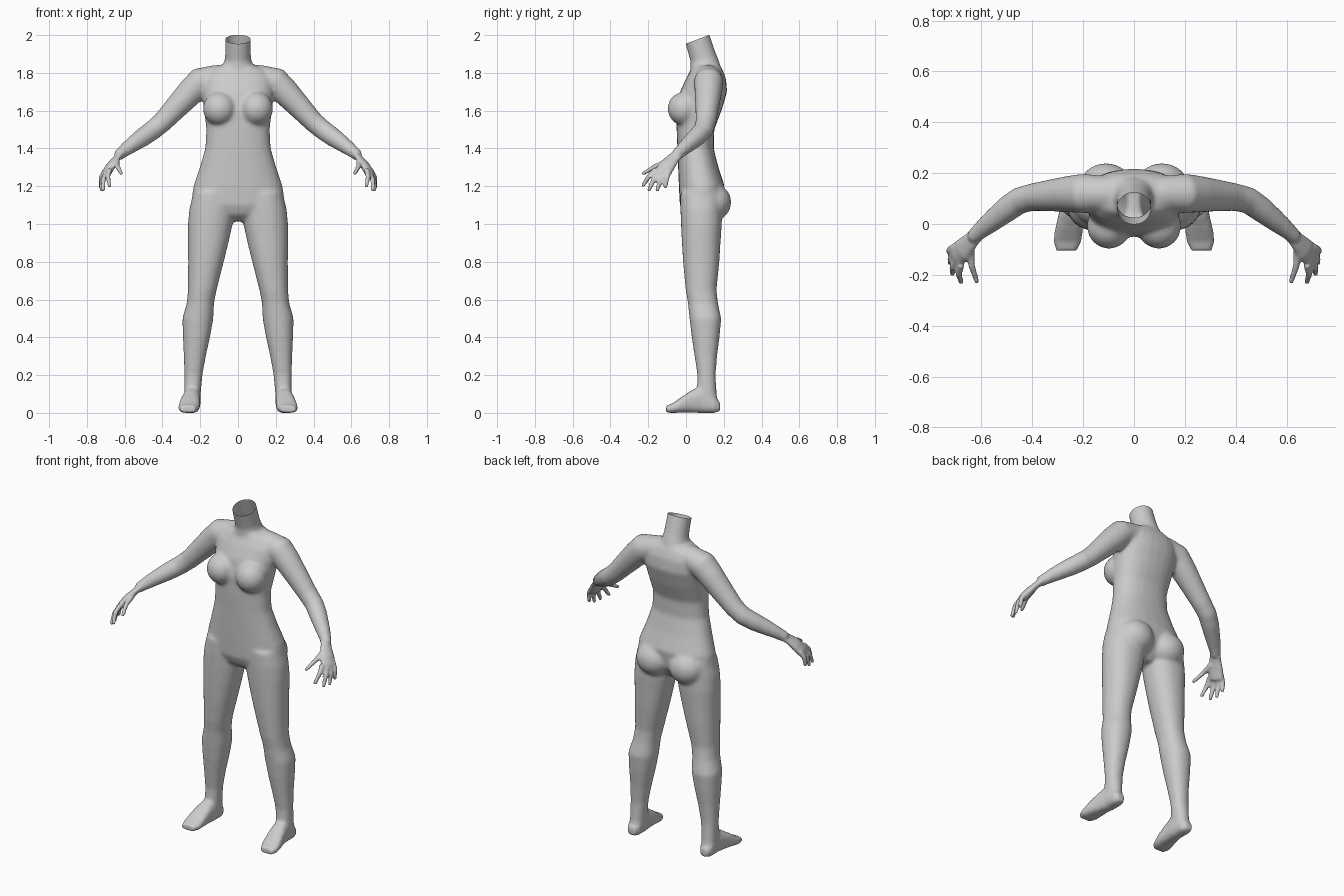
import bpy, bmesh, math
from mathutils import Vector, Matrix

if "Cube" in bpy.data.objects:
    bpy.data.objects.remove(bpy.data.objects["Cube"])

bm = bmesh.new()
N = 24


def loft(sections, power=2.0):
    """Closed skin over (centre, half axis u, half axis v) sections."""
    rings = []
    for c, u, v in sections:
        ring = []
        for i in range(N):
            a = 2 * math.pi * i / N
            ca, sa = math.cos(a), math.sin(a)
            x = math.copysign(abs(ca) ** (2 / power), ca)
            y = math.copysign(abs(sa) ** (2 / power), sa)
            ring.append(bm.verts.new(Vector(c) + Vector(u) * x + Vector(v) * y))
        rings.append(ring)
    for a, b in zip(rings, rings[1:]):
        for i in range(N):
            j = (i + 1) % N
            bm.faces.new((a[i], a[j], b[j], b[i]))
    bm.faces.new(rings[0][::-1])
    bm.faces.new(rings[-1])


def upright(rows, s=1, power=2.0):
    """Loft from rows of (z, x min, x max, y min, y max)."""
    loft([((s * (x0 + x1) / 2, (y0 + y1) / 2, z), ((x1 - x0) / 2, 0, 0), (0, (y1 - y0) / 2, 0))
          for z, x0, x1, y0, y1 in rows], power)


def ball(c, r):
    bmesh.ops.create_uvsphere(bm, u_segments=24, v_segments=16, radius=1,
                              matrix=Matrix.Translation(c) @ Matrix.Diagonal((*r, 1)))


def tube(points, s, side=None, flat=1.0):
    """Tube through (x, y, z, radius); side gives the wide axis, flat the thickness ratio."""
    ps = [Vector((s * x, y, z)) for x, y, z, r in points]
    out = []
    for i, p in enumerate(ps):
        d = (ps[min(i + 1, len(ps) - 1)] - ps[max(i - 1, 0)]).normalized()
        u = Vector((s * side[0], side[1], side[2])) if side else Vector((0, 1, 0))
        u = (u - d * u.dot(d)).normalized()
        r = points[i][3]
        out.append((p, u * r, d.cross(u) * r * flat))
    loft(out)
    if not side:
        ball(ps[-1], [points[-1][3]] * 3)


# torso
upright([(z, -w, w, y0, y1) for z, w, y0, y1 in [
    (1.015, .04, .03, .13), (1.05, .15, -.012, .16), (1.10, .25, -.033, .19),
    (1.20, .237, -.038, .205), (1.30, .203, -.042, .172), (1.40, .174, -.046, .147),
    (1.50, .168, -.05, .15), (1.60, .18, -.05, .188), (1.70, .192, -.032, .218),
    (1.77, .19, .0, .212), (1.815, .15, .025, .195), (1.84, .09, .03, .18)]], power=2.3)

# neck, cut later along its slanted rim
loft([((0, .11, 1.78), (.10, 0, 0), (0, .085, 0)),
      ((0, .10, 1.84), (.078, 0, 0), (0, .077, .02)),
      ((0, .092, 1.88), (.069, 0, 0), (0, .068, .02)),
      ((0, .06, 1.98), (.068, 0, 0), (0, .064, .024)),
      ((0, .05, 2.03), (.068, 0, 0), (0, .064, .024))])

for s in (1, -1):
    # breast and buttock
    ball((s * .098, -.008, 1.61), (.088, .09, .09))
    ball((s * .11, .14, 1.115), (.108, .1, .1))
    # leg
    upright([(1.17, .03, .235, -.03, .19), (1.08, .02, .258, -.03, .19),
             (1.0, .028, .265, -.027, .19), (.9, .05, .265, -.022, .183),
             (.8, .075, .264, -.016, .177), (.65, .113, .265, -.002, .162),
             (.58, .127, .272, .01, .17), (.5, .13, .295, .018, .187),
             (.4, .148, .292, .03, .178), (.3, .17, .287, .045, .165),
             (.2, .188, .285, .06, .157), (.1, .197, .285, .055, .163),
             (.03, .203, .283, .07, .172)], s, 2.2)
    # foot
    loft([((s * (x0 + x1) / 2, y, (z0 + z1) / 2), ((x1 - x0) / 2, 0, 0), (0, 0, (z1 - z0) / 2))
          for y, x0, x1, z0, z1 in [
              (.18, .222, .268, .01, .055), (.15, .203, .283, .0, .09), (.08, .198, .288, .0, .14),
              (.03, .2, .298, .002, .122), (-.03, .202, .312, .002, .08),
              (-.07, .208, .316, .0, .052), (-.105, .225, .305, .003, .038)]], 2.6)
    # shoulder and arm
    tube([(0, .12, 1.772, .072), (.12, .12, 1.772, .07), (.20, .12, 1.752, .078),
          (.25, .118, 1.70, .073), (.33, .112, 1.615, .063), (.40, .105, 1.54, .055),
          (.45, .093, 1.498, .053), (.50, .058, 1.462, .051), (.56, .01, 1.42, .043),
          (.625, -.045, 1.37, .03)], s)
    # palm
    side = (-.25, -.7, .15)
    tube([(.61, -.03, 1.382, .03), (.645, -.07, 1.345, .037), (.672, -.1, 1.31, .046),
          (.695, -.122, 1.272, .046), (.7, -.127, 1.262, .04)], s, side, .5)
    # fingers and thumb
    for knuckle, tip in [((.705, -.088, 1.28), (.728, -.108, 1.198)),
                         ((.70, -.112, 1.275), (.724, -.152, 1.18)),
                         ((.695, -.138, 1.278), (.714, -.196, 1.182)),
                         ((.68, -.158, 1.29), (.68, -.228, 1.203)),
                         ((.64, -.10, 1.33), (.618, -.225, 1.268))]:
        mid = [(a + b) / 2 + o for a, b, o in zip(knuckle, tip, (.009, -.004, .004))]
        tube([(*knuckle, .0145), (*mid, .0135), (*tip, .0105)], s)

bmesh.ops.recalc_face_normals(bm, faces=bm.faces)
mesh = bpy.data.meshes.new("body_parts")
bm.to_mesh(mesh)
bm.free()
body = bpy.data.objects.new("body", mesh)
bpy.context.collection.objects.link(body)


def apply_modifiers(obj):
    bpy.context.view_layer.update()
    result = bpy.data.meshes.new_from_object(obj.evaluated_get(bpy.context.evaluated_depsgraph_get()))
    obj.modifiers.clear()
    obj.data = result


# fuse the parts into one skin
fuse = body.modifiers.new("fuse", 'REMESH')
fuse.mode = 'VOXEL'
fuse.voxel_size = .008
apply_modifiers(body)

# soften the joins, leaving hands and feet crisper
group = body.vertex_groups.new(name="soft")
for v in body.data.vertices:
    crisp = abs(v.co.x) > .6 or v.co.z < .09
    group.add([v.index], .12 if crisp else 1.0, 'REPLACE')
soften = body.modifiers.new("soften", 'SMOOTH')
soften.factor = .5
soften.iterations = 22
soften.vertex_group = "soft"
apply_modifiers(body)

# open slanted neck rim, soles on the ground
bm = bmesh.new()
bm.from_mesh(body.data)
bmesh.ops.bisect_plane(bm, geom=bm.verts[:] + bm.edges[:] + bm.faces[:],
                       plane_co=(0, .06, 1.977), plane_no=(0, -.045, .12), clear_outer=True)
low = min(v.co.z for v in bm.verts)
for v in bm.verts:
    v.co.z -= low * max(0, 1 - v.co.z)
bm.to_mesh(body.data)
bm.free()

# plain grey skin
grey = bpy.data.materials.new("plain grey")
grey.diffuse_color = (.6, .6, .6, 1)
grey.use_nodes = True
grey.node_tree.nodes["Principled BSDF"].inputs["Base Color"].default_value = grey.diffuse_color
body.data.materials.clear()
body.data.materials.append(grey)
body.data.shade_smooth()
body.data.name = "body"
